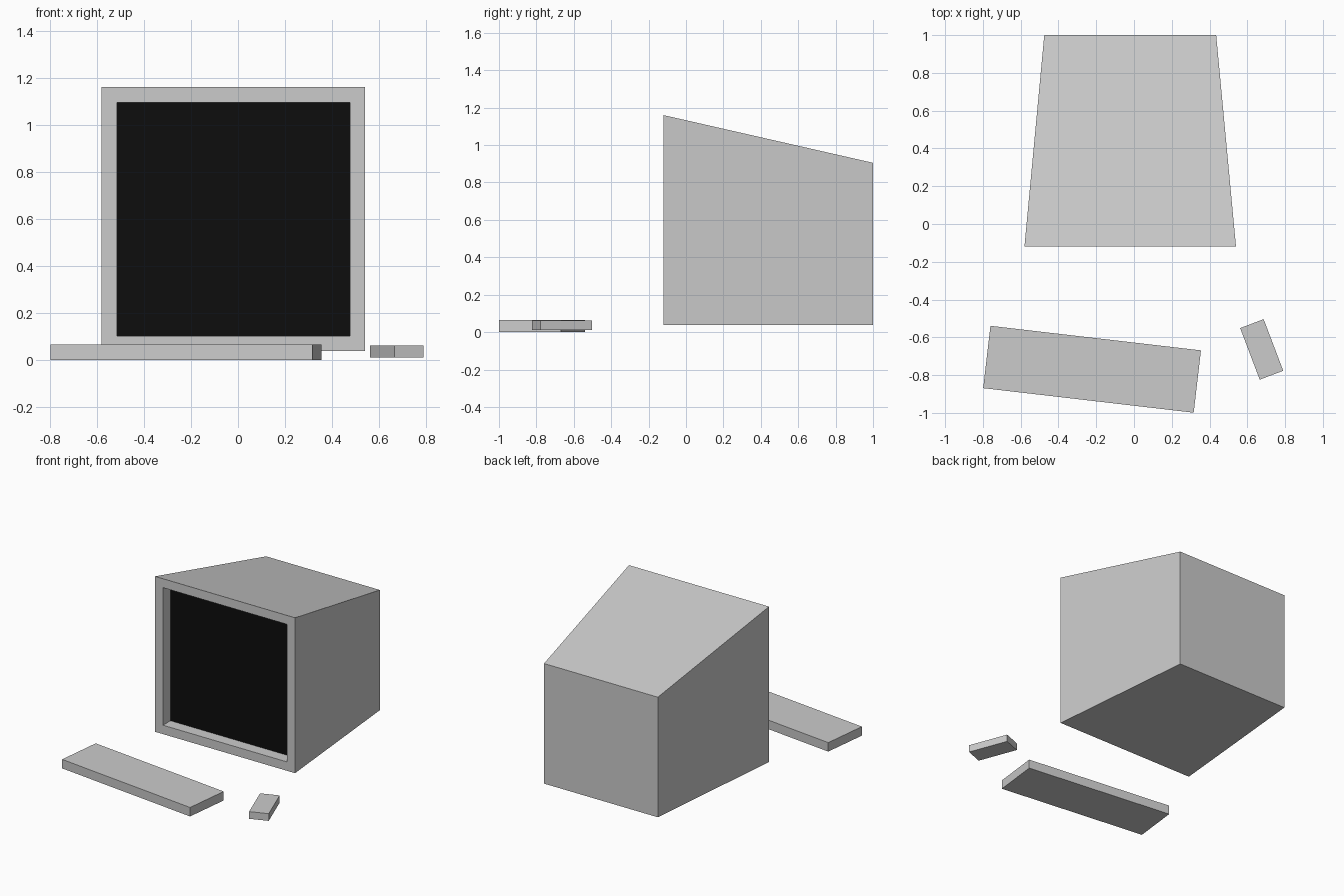
import bpy, bmesh, math
from mathutils import Matrix, Vector

cube = bpy.data.objects.get("Cube")
if cube:
    bpy.data.objects.remove(cube, do_unlink=True)


def make_material(name, value):
    mat = bpy.data.materials.new(name)
    mat.use_nodes = True
    colour = (value, value, value, 1)
    mat.diffuse_color = colour
    mat.node_tree.nodes["Principled BSDF"].inputs["Base Color"].default_value = colour
    return mat


grey = make_material("light grey plastic", 0.6)
black = make_material("black screen", 0.004)


def add_object(name, bm, materials):
    bmesh.ops.recalc_face_normals(bm, faces=bm.faces)
    mesh = bpy.data.meshes.new(name)
    bm.to_mesh(mesh)
    bm.free()
    for mat in materials:
        mesh.materials.append(mat)
    obj = bpy.data.objects.new(name, mesh)
    bpy.context.collection.objects.link(obj)
    return obj


def add_slab(name, size, centre, angle):
    bm = bmesh.new()
    bmesh.ops.create_cube(bm, size=1, matrix=Matrix.Diagonal((*size, 1)))
    obj = add_object(name, bm, [grey])
    obj.location = centre
    obj.rotation_euler.z = math.radians(angle)


# Monitor: a box that narrows and slopes down towards the back
bm = bmesh.new()
bmesh.ops.create_cube(bm, size=1)
for v in bm.verts:
    back = v.co.y > 0
    half_width = 0.455 if back else 0.56
    top = 0.905 if back else 1.16
    v.co = (-0.02 + math.copysign(half_width, v.co.x),
            1.0 if back else -0.12,
            top if v.co.z > 0 else 0.037)

# Recessed screen in the front face
bm.normal_update()
screen = min(bm.faces, key=lambda f: f.normal.y)
bmesh.ops.inset_region(bm, faces=[screen], thickness=0.091)
screen_verts = list(screen.verts)
rim = bmesh.ops.extrude_discrete_faces(bm, faces=[screen])["faces"][0]
bmesh.ops.translate(bm, verts=rim.verts, vec=Vector((0, 0.085, 0)))
rim.material_index = 1
add_object("monitor", bm, [grey, black])

# Keyboard and mouse lying in front of the monitor
add_slab("keyboard", (1.122, 0.332, 0.065), (-0.222, -0.769, 0.0325), -6.65)
add_slab("mouse", (0.133, 0.292, 0.052), (0.676, -0.664, 0.036), 20.8)
